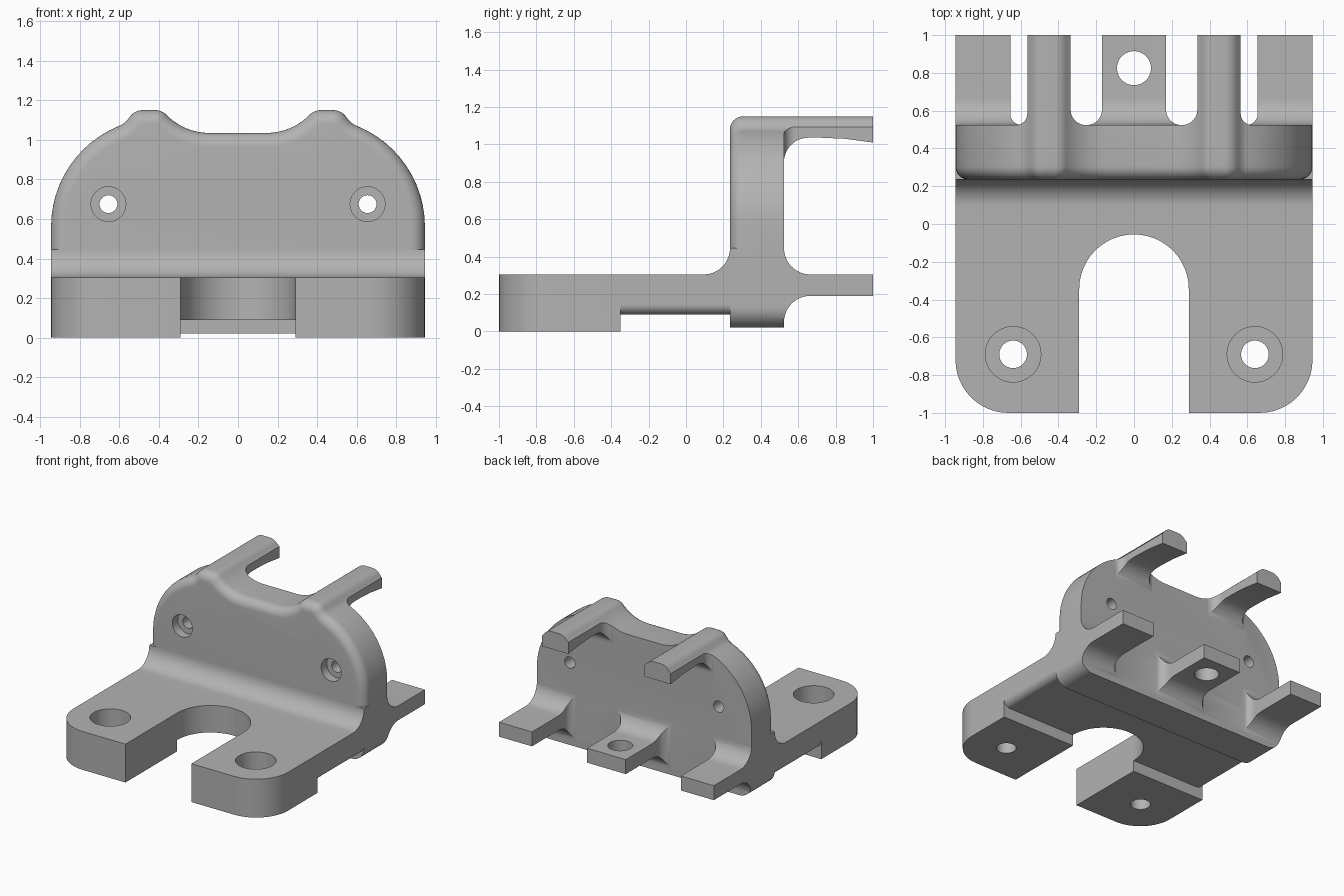
import bpy, bmesh, math
from mathutils import Vector

if "Cube" in bpy.data.objects:
    bpy.data.objects.remove(bpy.data.objects["Cube"], do_unlink=True)

grey = bpy.data.materials.new("cast grey")
grey.use_nodes = True
grey.diffuse_color = (0.45, 0.45, 0.45, 1)
grey.node_tree.nodes["Principled BSDF"].inputs["Base Color"].default_value = (0.45, 0.45, 0.45, 1)


def rounded(corners, steps=12):
    """Polygon whose corners (u, v, radius) become tangent arcs."""
    out = []
    n = len(corners)
    for i, c in enumerate(corners):
        p = Vector(c[:2])
        if len(c) == 2:
            out.append(p)
            continue
        a = (Vector(corners[i - 1][:2]) - p).normalized()
        b = (Vector(corners[(i + 1) % n][:2]) - p).normalized()
        half = a.angle(b) / 2
        centre = p + (a + b).normalized() * c[2] / math.sin(half)
        start = p + a * c[2] / math.tan(half) - centre
        end = p + b * c[2] / math.tan(half) - centre
        sweep = start.angle(end)
        for k in range(steps + 1):
            t = k / steps
            out.append(centre + (start * math.sin((1 - t) * sweep)
                                 + end * math.sin(t * sweep)) / math.sin(sweep))
    return out


def place(p, axis, w):
    u, v = p
    return {"x": (w, u, v), "y": (u, w, v), "z": (u, v, w)}[axis]


def loft(name, rings, axis):
    """Closed solid through rings of (points, depth along axis)."""
    bm = bmesh.new()
    loops = [[bm.verts.new(place(p, axis, w)) for p in pts] for pts, w in rings]
    n = len(loops[0])
    for lo, hi in zip(loops, loops[1:]):
        for i in range(n):
            j = (i + 1) % n
            bm.faces.new((lo[i], lo[j], hi[j], hi[i]))
    bm.faces.new(loops[0])
    bm.faces.new(loops[-1])
    bmesh.ops.recalc_face_normals(bm, faces=bm.faces)
    mesh = bpy.data.meshes.new(name)
    bm.to_mesh(mesh)
    bm.free()
    mesh.materials.append(grey)
    ob = bpy.data.objects.new(name, mesh)
    bpy.context.collection.objects.link(ob)
    return ob


def prism(name, corners, axis, lo, hi):
    pts = rounded(corners)
    return loft(name, [(pts, lo), (pts, hi)], axis)


def combine(target, tool, operation):
    mod = target.modifiers.new("combine", "BOOLEAN")
    mod.operation, mod.solver, mod.object = operation, "EXACT", tool
    bpy.context.view_layer.objects.active = target
    bpy.ops.object.modifier_apply(modifier=mod.name)
    bpy.data.objects.remove(tool, do_unlink=True)
    return target


def drill(target, centre, radius, axis, lo, hi, sides=48):
    pts = [Vector((centre[0] + radius * math.cos(math.tau * k / sides),
                   centre[1] + radius * math.sin(math.tau * k / sides))) for k in range(sides)]
    combine(target, loft("drill", [(pts, lo), (pts, hi)], axis), "DIFFERENCE")


def flip(corners):
    return [(-c[0], *c[1:]) for c in reversed(corners)]


W, FRONT, BACK, TOP = 0.945, 0.235, 0.525, 0.305

# Shield outline: shoulder arcs, two crests and a dip between them
crown = [(W, 0.931, 0.55), (0.575, 1.081, 0.1), (0.52, 1.15, 0.08),
         (0.385, 1.15, 0.08), (0.27, 1.035, 0.3)]


def shield(*foot):
    return rounded([foot, *crown, *flip(crown), (-foot[0], *foot[1:])])


def inset(pts, d):
    out = []
    for i, p in enumerate(pts):
        a = (p - pts[i - 1]).normalized()
        b = (pts[(i + 1) % len(pts)] - p).normalized()
        m = Vector((-a.y - b.y, a.x + b.x)).normalized()
        out.append(p + m * d / max(0.5, m.dot(Vector((-a.y, a.x)))))
    return out


# Upright wall with a rounded front rim
R = 0.07
outline = shield(W, 0.2)
rings = []
for k in range(9):
    t = math.pi / 2 * k / 8
    rings.append((inset(outline, R * (1 - math.sin(t))), FRONT + R * (1 - math.cos(t))))
wall = loft("wall", rings + [(outline, BACK)], "y")

# Feet, thin plate, bottom rail and the fillet at the wall
feet = prism("feet", [(-W, -1, 0.28), (W, -1, 0.28), (W, -0.35), (-W, -0.35)], "z", 0, TOP)
plate = prism("plate", [(-W, TOP), (-W, 0.09, 0.055), (W, 0.09, 0.055), (W, TOP)],
              "y", -0.4, BACK)
rail = prism("rail", [(-W, 0.25), (-W, 0.02, 0.11), (W, 0.02, 0.11), (W, 0.25)],
             "y", FRONT, BACK)
fillet = prism("fillet", [(0, 0.2), (0, TOP), (FRONT, TOP, 0.14), (FRONT, 0.446),
                          (0.4, 0.446), (0.4, 0.2)], "x", -W, W)

bracket = feet
bracket.name = "bracket"
for part in (plate, rail, fillet, wall):
    combine(bracket, part, "UNION")

# Rear tabs and arms: a side profile trimmed by a plan outline and the shield
B = BACK - 0.001
tab_side = [(0.4, 0.02), (B, 0.02), (B, 0.19, 0.14), (1, 0.19), (1, TOP),
            (B, TOP, 0.14), (B, 0.46), (0.4, 0.46)]
arm_side = [(0.4, 1.2), (1, 1.2), (1, 1.01), (0.85, 1.03), (0.72, 1.036),
            (B, 1.036, 0.13), (B, 0.88), (0.4, 0.88)]
middle_plan = [(-0.17, 1), (-0.17, B, 0.08), (-0.3, B), (-0.3, 0.4),
               (0.3, 0.4), (0.3, B), (0.17, B, 0.08), (0.17, 1)]
outer_plan = [(0.655, 1), (0.655, B, 0.06), (0.57, B), (0.57, 0.4), (W, 0.4), (W, 1)]
arm_plan = [(0.335, 1), (0.335, B, 0.08), (0.22, B), (0.22, 0.4),
            (0.68, 0.4), (0.68, B), (0.565, B, 0.06), (0.565, 1)]

for name, side, plan in (("middle_tab", tab_side, middle_plan),
                         ("left_tab", tab_side, outer_plan),
                         ("right_tab", tab_side, flip(outer_plan)),
                         ("left_arm", arm_side, arm_plan),
                         ("right_arm", arm_side, flip(arm_plan))):
    part = prism(name, side, "x", -W, W)
    combine(part, prism("plan", plan, "z", -0.1, 1.3), "INTERSECT")
    limit = shield(W, 0.02, 0.11)
    combine(part, loft("limit", [(limit, 0.3), (limit, 1.1)], "y"), "INTERSECT")
    combine(bracket, part, "UNION")

# Front slot with a round end
slot = prism("slot", [(-0.29, -1.1), (0.29, -1.1), (0.29, -0.055, 0.2899),
                      (-0.29, -0.055, 0.2899)], "z", -0.1, 0.6)
combine(bracket, slot, "DIFFERENCE")

# Counterbored holes in feet and wall, plain hole in the middle tab
for s in (-1, 1):
    drill(bracket, (s * 0.64, -0.69), 0.147, "z", 0.1, 0.5)
    drill(bracket, (s * 0.64, -0.69), 0.073, "z", -0.1, 0.5)
    drill(bracket, (s * 0.655, 0.675), 0.088, "y", 0.1, FRONT + 0.07)
    drill(bracket, (s * 0.655, 0.675), 0.045, "y", 0.1, 0.7)
drill(bracket, (0, 0.825), 0.09, "z", 0.1, 0.5)

bpy.ops.object.select_all(action="DESELECT")
bracket.select_set(True)
bpy.context.view_layer.objects.active = bracket
bpy.ops.object.shade_smooth_by_angle(angle=math.radians(30))
